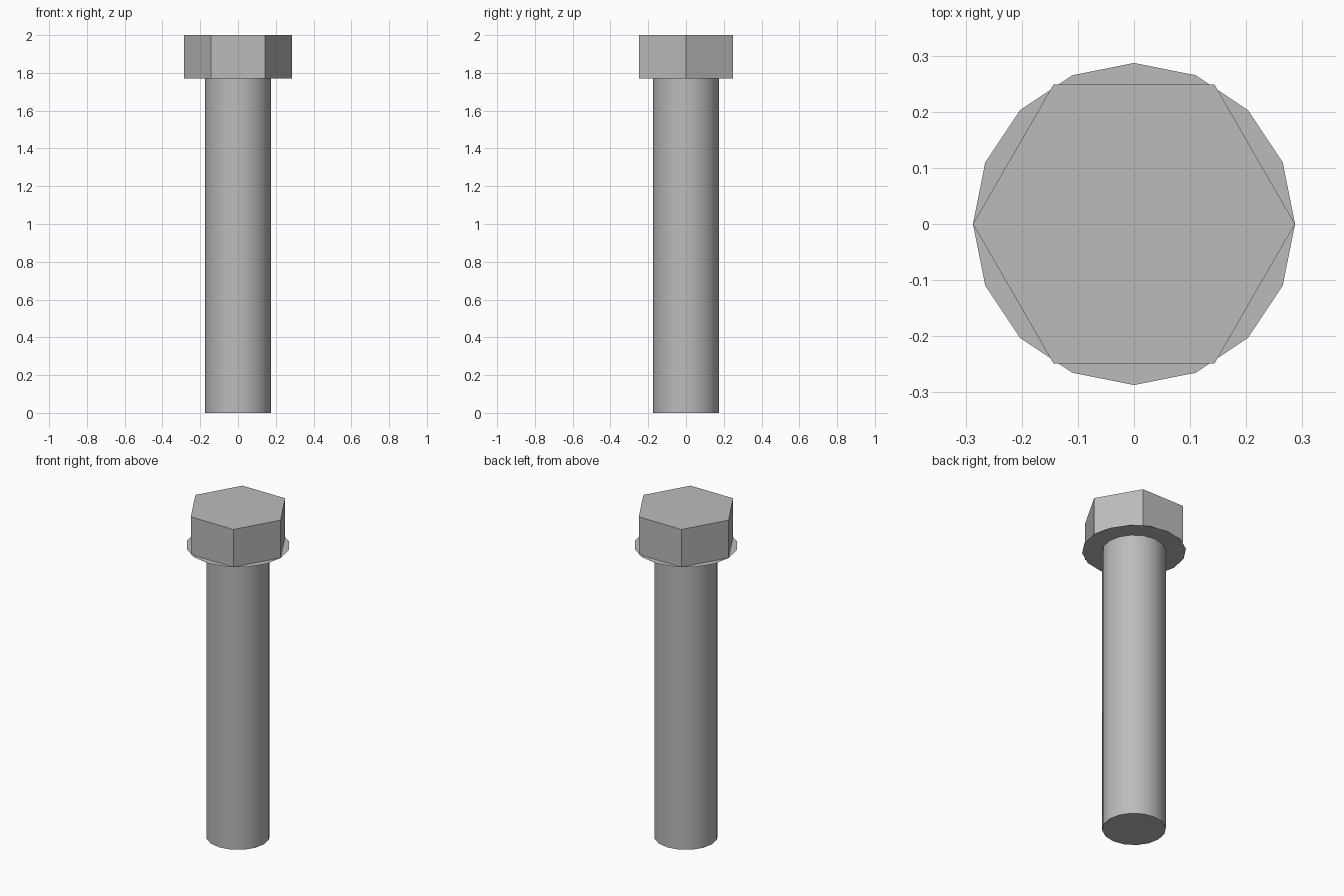
import bpy
import bmesh
import math

cube = bpy.data.objects.get("Cube")
if cube:
    bpy.data.objects.remove(cube, do_unlink=True)

HEAD_R, SHAFT_R = 0.287, 0.176
HEAD_Z, TOP_Z = 1.77, 2.0
SIDES = 16

steel = bpy.data.materials.new("steel_grey")
steel.use_nodes = True
colour = (0.5, 0.5, 0.5, 1)
steel.diffuse_color = colour
steel.node_tree.nodes["Principled BSDF"].inputs["Base Color"].default_value = colour


def ring(bm, radius, z, sides):
    return [bm.verts.new((radius * math.cos(2 * math.pi * i / sides),
                          radius * math.sin(2 * math.pi * i / sides), z))
            for i in range(sides)]


def bridge(bm, low, high):
    n = len(low)
    for i in range(n):
        j = (i + 1) % n
        bm.faces.new((low[i], low[j], high[j], high[i]))


def finish(bm, name, smooth=False):
    mesh = bpy.data.meshes.new(name)
    bm.to_mesh(mesh)
    bm.free()
    mesh.materials.append(steel)
    obj = bpy.data.objects.new(name, mesh)
    bpy.context.collection.objects.link(obj)
    if smooth:
        bpy.ops.object.select_all(action="DESELECT")
        obj.select_set(True)
        bpy.context.view_layer.objects.active = obj
        bpy.ops.object.shade_smooth_by_angle(angle=math.radians(30))
    return obj


# Round shaft with a closed lower end
bm = bmesh.new()
foot = ring(bm, SHAFT_R, 0, SIDES)
neck = ring(bm, SHAFT_R, HEAD_Z, SIDES)
bridge(bm, foot, neck)
bm.faces.new(foot[::-1])
finish(bm, "shaft", smooth=True)

# Paper-thin washer face under the head
bm = bmesh.new()
bridge(bm, ring(bm, SHAFT_R, HEAD_Z, SIDES), ring(bm, HEAD_R, HEAD_Z, SIDES))
finish(bm, "washer_face")

# Hexagonal head, its base just clear of the washer face
bm = bmesh.new()
base = ring(bm, HEAD_R, HEAD_Z + 0.001, 6)
crown = ring(bm, HEAD_R, TOP_Z, 6)
bridge(bm, base, crown)
bm.faces.new(base[::-1])
bm.faces.new(crown)
finish(bm, "hex_head")
